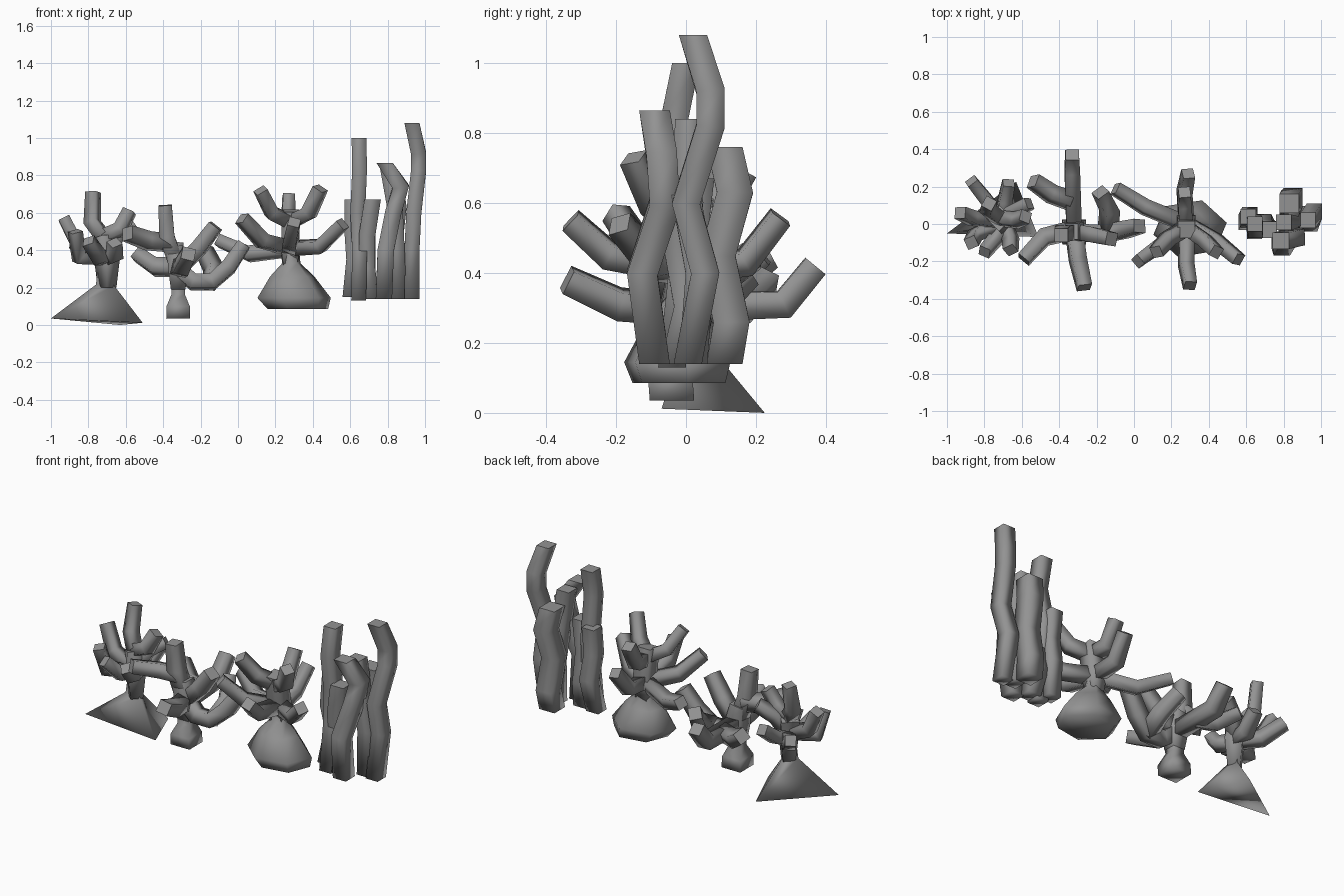
import bpy, bmesh, math
from mathutils import Vector

cube = bpy.data.objects.get("Cube")
if cube:
    bpy.data.objects.remove(cube, do_unlink=True)

# One stone grey for all the coral
grey = bpy.data.materials.new("coral_grey")
grey.use_nodes = True
tone = (0.29, 0.29, 0.29, 1)
grey.diffuse_color = tone
grey.node_tree.nodes["Principled BSDF"].inputs["Base Color"].default_value = tone


def skin_rings(bm, rings):
    """Bridge rings of points: smooth sides and underside, flat sharp tip."""
    loops = [[bm.verts.new(p) for p in ring] for ring in rings]
    count = len(loops[0])
    for low, high in zip(loops, loops[1:]):
        for i in range(count):
            j = (i + 1) % count
            bm.faces.new((low[i], low[j], high[j], high[i])).smooth = True
    bm.faces.new(loops[0][::-1]).smooth = True
    tip = bm.faces.new(loops[-1])
    for edge in tip.edges:
        edge.smooth = False


def add_tube(bm, points, radii, level_caps=False):
    """Sweep a square section along a path that bends in one plane."""
    pts = [Vector(p) for p in points]
    first, last = pts[1] - pts[0], pts[-1] - pts[-2]
    up = Vector((0, 0, 1))
    normal = first.normalized().cross(last.normalized())
    if normal.length < 0.2:
        normal = first.cross(up)
    if level_caps or normal.length < 0.01:
        normal = Vector((0, 1, 0))
    rings = []
    for i, p in enumerate(pts):
        before = (p - pts[max(i - 1, 0)]).normalized()
        after = (pts[min(i + 1, len(pts) - 1)] - p).normalized()
        along = (before + after).normalized()
        if level_caps and i in (0, len(pts) - 1):
            along = up
        side = (normal - along * normal.dot(along)).normalized()
        other = along.cross(side)
        ring = []
        for k in range(4):
            a = math.pi / 4 + k * math.pi / 2
            ring.append(p + (side * math.cos(a) + other * math.sin(a)) * radii[i])
        rings.append(ring)
    skin_rings(bm, rings)


def finish(bm, name):
    bmesh.ops.recalc_face_normals(bm, faces=bm.faces)
    mesh = bpy.data.meshes.new(name)
    bm.to_mesh(mesh)
    bm.free()
    mesh.materials.append(grey)
    obj = bpy.data.objects.new(name, mesh)
    bpy.context.collection.objects.link(obj)
    return obj


def coral_branches(name, trunk, trunk_radii, branches, radius):
    """A trunk with bent branches, each thinning slightly to a cut tip."""
    bm = bmesh.new()
    add_tube(bm, trunk, trunk_radii)
    for path in branches:
        radii = [radius] * len(path)
        radii[-1] = radius * 0.88
        add_tube(bm, path, radii)
    return finish(bm, name)


def coral_base(name, sides, turn, profile):
    """Stacked rings; each profile entry is x, y, z, x radius, y radius."""
    bm = bmesh.new()
    rings = []
    for x, y, z, rx, ry in profile:
        angles = [turn + math.tau * i / sides for i in range(sides)]
        rings.append([(x + rx * math.cos(a), y + ry * math.sin(a), z) for a in angles])
    skin_rings(bm, rings)
    return finish(bm, name)


# Pyramid coral: three-cornered foot
bm = bmesh.new()
foot = [Vector(p) for p in ((-1, -.05, .035), (-.51, -.07, .012), (-.63, .225, 0))]
neck = Vector((-.7, .01, .26))
waist = [neck + (p - neck) * 0.2 for p in foot]
collar = [neck + (p - neck) * 0.14 + Vector((0, 0, .12)) for p in foot]
skin_rings(bm, [foot, waist, collar])
finish(bm, "pyramid_coral_base")

# Pyramid coral: branches
hub = (-.7, .01, .36)
crown = (-.72, .03, .47)
coral_branches("pyramid_coral_branches", [(-.7, .01, .2), hub, crown], [.05, .07, .07], [
    [crown, (-.78, .08, .55), (-.775, .11, .71)],
    [hub, (-.86, .03, .43), (-.93, .06, .57)],
    [crown, (-.63, .02, .51), (-.58, .04, .61)],
    [hub, (-.65, .06, .47), (-.56, .11, .53)],
    [hub, (-.79, .13, .36), (-.87, .23, .44)],
    [hub, (-.85, -.06, .36), (-.87, -.1, .5)],
    [hub, (-.69, .12, .37), (-.67, .22, .45)],
    [hub, (-.74, -.08, .36), (-.8, -.15, .45)],
    [hub, (-.66, -.08, .37), (-.66, -.14, .44)],
], .05)

# Small coral: blocky foot and spreading arms
coral_base("small_coral_base", 4, math.pi / 4, [
    (-.32, -.04, .035, .09, .09), (-.32, -.045, .1, .088, .09),
    (-.32, -.04, .165, .05, .05), (-.32, -.04, .24, .055, .055)])
hub = (-.32, -.04, .3)
fork = (-.14, -.05, .23)
coral_branches("small_coral_branches", [(-.32, -.04, .19), hub, (-.34, -.04, .42)], [.055, .075, .06], [
    [hub, (-.38, -.05, .47), (-.39, -.06, .64)],
    [hub, (-.33, .28, .31), (-.33, .37, .42)],
    [hub, (-.3, -.19, .31), (-.265, -.34, .38)],
    [hub, (-.24, -.05, .23), fork, (-.05, -.03, .31), (.03, -.01, .43)],
    [fork, (-.13, .07, .3), (-.18, .17, .4)],
    [hub, (-.21, -.06, .41), (-.12, -.08, .53)],
    [(-.36, -.04, .44), (-.48, -.07, .45), (-.59, -.19, .49)],
    [(-.33, .12, .31), (-.44, .16, .31), (-.54, .23, .38)],
], .058)

# Round coral: lumpy foot
coral_base("round_coral_base", 6, 0.2, [
    (.32, -.02, .085, .165, .14), (.3, -.025, .145, .2, .16),
    (.29, -.02, .26, .12, .1), (.285, -.01, .33, .05, .05),
    (.28, 0, .38, .05, .05)])

# Round coral: two tiers of branches
hub = (.28, 0, .41)
crown = (.28, -.02, .55)
coral_branches("round_coral_branches", [(.28, 0, .3), hub, (.28, -.03, .61)], [.05, .07, .065], [
    [hub, (.44, -.09, .42), (.56, -.19, .54)],
    [hub, (.27, .17, .43), (.29, .27, .56)],
    [hub, (.28, -.22, .45), (.3, -.33, .55)],
    [hub, (.13, -.12, .45), (.02, -.2, .57)],
    [hub, (.06, .09, .38), (-.1, .19, .45)],
    [crown, (.38, -.09, .6), (.44, -.15, .73)],
    [crown, (.18, -.08, .6), (.12, -.15, .72)],
    [crown, (.27, .1, .56), (.27, .17, .69)],
], .051)

# Tall wavy stalks
stalks = {
    "right_stalk": (.057, [(.93, .005, .14), (.93, .055, .4), (.94, 0, .6),
                           (.965, .07, .82), (.965, .07, .92), (.93, .02, 1.08)]),
    "high_stalk": (.056, [(.645, -.04, .13), (.65, -.01, .4), (.64, .01, .6),
                          (.65, -.035, .83), (.647, 0, 1)]),
    "front_stalk": (.062, [(.78, -.09, .14), (.79, -.125, .4), (.83, -.06, .6),
                           (.87, -.07, .74), (.785, -.09, .865)]),
    "back_stalk": (.073, [(.83, .11, .14), (.84, .13, .26), (.83, .09, .45),
                          (.85, .14, .63), (.83, .11, .76)]),
    "middle_stalk": (.058, [(.86, .02, .14), (.85, .04, .4), (.84, 0, .62), (.8, .01, .84)]),
    "short_stalk": (.062, [(.71, -.03, .14), (.69, .01, .3), (.69, -.02, .48), (.72, -.03, .67)]),
    "left_stalk": (.058, [(.6, .01, .15), (.62, .05, .35), (.61, .02, .5), (.61, .04, .67)]),
}
for name, (radius, path) in stalks.items():
    bm = bmesh.new()
    add_tube(bm, path, [radius] * len(path), level_caps=True)
    finish(bm, name)
